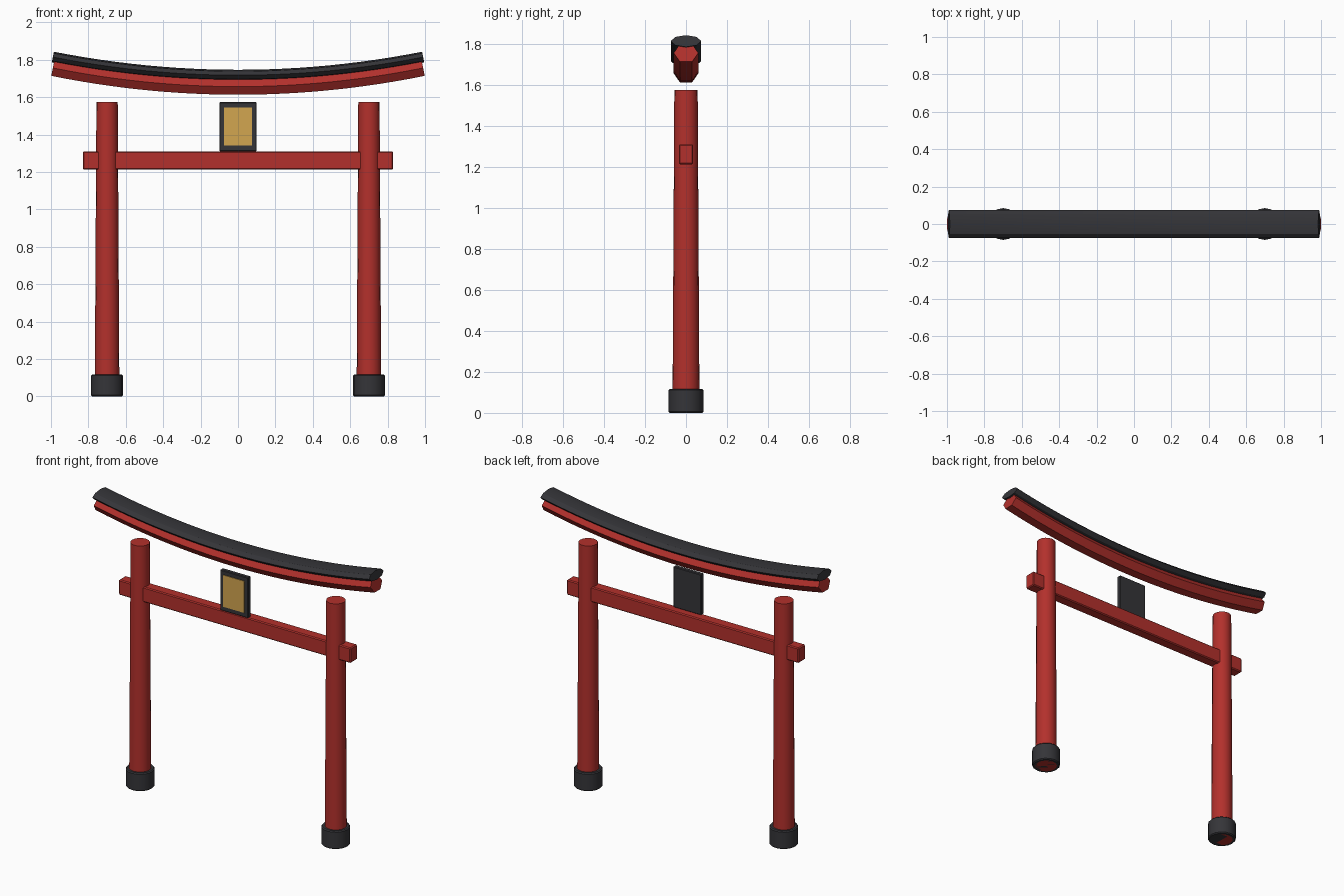
import bpy, bmesh, math

if "Cube" in bpy.data.objects:
    bpy.data.objects.remove(bpy.data.objects["Cube"])


def material(name, rgb):
    m = bpy.data.materials.new(name)
    m.diffuse_color = (*rgb, 1)
    m.use_nodes = True
    m.node_tree.nodes["Principled BSDF"].inputs["Base Color"].default_value = m.diffuse_color
    return m


RED = material("red_paint", (0.45, 0.03, 0.025))
BLACK = material("black_paint", (0.035, 0.035, 0.04))
GOLD = material("gold_paint", (0.65, 0.38, 0.08))


def finish(ob, name, mat, bevel=0.0):
    ob.name = name
    ob.data.materials.append(mat)
    if bevel:
        b = ob.modifiers.new("bevel", 'BEVEL')
        b.width, b.segments, b.limit_method = bevel, 1, 'ANGLE'
        b.angle_limit = math.radians(50)
    return ob


def box(name, x, y, z, mat, bevel=0.0):
    # box from (min, max) ranges
    mid = [(r[0] + r[1]) / 2 for r in (x, y, z)]
    bpy.ops.mesh.primitive_cube_add(size=1, location=mid)
    ob = bpy.context.object
    for v in ob.data.vertices:
        v.co = [c * (r[1] - r[0]) for c, r in zip(v.co, (x, y, z))]
    return finish(ob, name, mat, bevel)


def post(name, x, r1, r2, height, mat, bevel=0.0):
    bpy.ops.mesh.primitive_cone_add(vertices=16, radius1=r1, radius2=r2, depth=height,
                                    location=(x, 0, height / 2))
    bpy.ops.object.shade_smooth_by_angle(angle=math.radians(30))
    return finish(bpy.context.object, name, mat, bevel)


def curved_beam(name, sides, half_w, half_h, z_mid, rise, half_len, mat, steps=24):
    # polygon section swept along an upward-curving parabola
    bm = bmesh.new()
    rings = []
    for i in range(steps + 1):
        x = half_len * (2 * i / steps - 1)
        z = z_mid + rise * (x / half_len) ** 2
        a = math.atan(2 * rise * x / half_len ** 2)
        ring = []
        for k in range(sides):
            t = 2 * math.pi * k / sides
            h = half_h * math.sin(t)
            ring.append(bm.verts.new((x - h * math.sin(a), half_w * math.cos(t),
                                      z + h * math.cos(a))))
        rings.append(ring)
    for p, q in zip(rings, rings[1:]):
        for k in range(sides):
            n = (k + 1) % sides
            bm.faces.new((p[k], p[n], q[n], q[k]))
    bm.faces.new(rings[0])
    bm.faces.new(rings[-1])
    bmesh.ops.recalc_face_normals(bm, faces=bm.faces)
    me = bpy.data.meshes.new(name)
    bm.to_mesh(me)
    bm.free()
    ob = bpy.data.objects.new(name, me)
    bpy.context.collection.objects.link(ob)
    bpy.context.view_layer.objects.active = ob
    bpy.ops.object.select_all(action='DESELECT')
    ob.select_set(True)
    bpy.ops.object.shade_smooth_by_angle(angle=math.radians(30))
    return finish(ob, name, mat)


# pillars and their dark feet
for side, x in (("left", -0.7), ("right", 0.7)):
    post(side + "_pillar", x, 0.066, 0.057, 1.575, RED)
    post(side + "_pillar_foot", x, 0.085, 0.085, 0.117, BLACK, 0.006)

# straight tie beam through the pillars
box("tie_beam", (-0.83, 0.83), (-0.035, 0.035), (1.212, 1.31), RED, 0.006)

# curved top lintel with dark cap
curved_beam("top_lintel", 6, 0.06, 0.05, 1.656, 0.1, 0.99, RED)
curved_beam("lintel_cap", 8, 0.074, 0.029, 1.717, 0.097, 0.99, BLACK)

# plaque with gold panel on the front
box("plaque_frame", (-0.1, 0.1), (-0.04, -0.012), (1.31, 1.573), BLACK, 0.004)
box("plaque_panel", (-0.075, 0.075), (-0.044, -0.03), (1.34, 1.545), GOLD)
